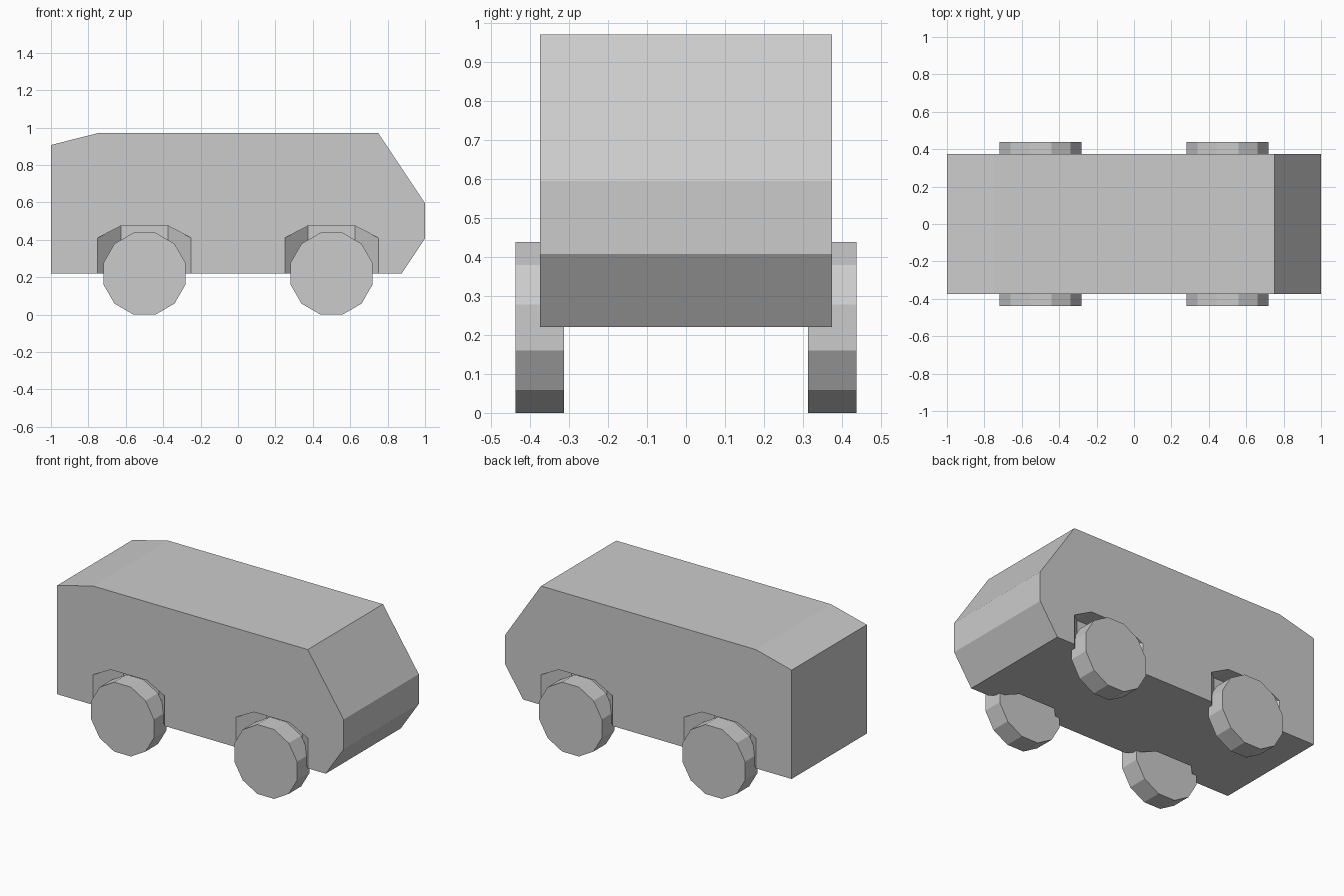
import bpy, bmesh, math
from mathutils import Matrix, Vector

if "Cube" in bpy.data.objects:
    bpy.data.objects.remove(bpy.data.objects["Cube"], do_unlink=True)

GREY = (0.6, 0.6, 0.6, 1.0)
grey = bpy.data.materials.new("plain grey")
grey.use_nodes = True
grey.diffuse_color = GREY
grey.node_tree.nodes["Principled BSDF"].inputs["Base Color"].default_value = GREY

HALF_WIDTH = 0.375
AXLES = (-0.5, 0.5)
WHEEL_Z = 0.219


def make_object(name, bm):
    bmesh.ops.recalc_face_normals(bm, faces=bm.faces)
    mesh = bpy.data.meshes.new(name)
    bm.to_mesh(mesh)
    bm.free()
    mesh.materials.append(grey)
    obj = bpy.data.objects.new(name, mesh)
    bpy.context.collection.objects.link(obj)
    return obj


# Van body: side profile extruded across the width
profile = [(-1, 0.22), (0.875, 0.22), (1, 0.407), (1, 0.595),
           (0.75, 0.97), (-0.75, 0.97), (-1, 0.907)]
bm = bmesh.new()
side = bm.faces.new([bm.verts.new((x, -HALF_WIDTH, z)) for x, z in profile])
extruded = bmesh.ops.extrude_face_region(bm, geom=[side])["geom"]
moved = [v for v in extruded if isinstance(v, bmesh.types.BMVert)]
bmesh.ops.translate(bm, verts=moved, vec=(0, 2 * HALF_WIDTH, 0))
body = make_object("body", bm)


# Wheel arch cutter: chamfered opening that narrows inward at 45 degrees
def arch_cutter(name, axle, sign):
    opening = [(-0.25, 0.1), (-0.25, 0.41), (-0.125, 0.475),
               (0.125, 0.475), (0.25, 0.41), (0.25, 0.1)]
    back = [(-0.125, 0.1), (-0.125, 0.475), (0.125, 0.475), (0.125, 0.1)]
    bm = bmesh.new()
    for outline, y in ((opening, 0.5), (opening, HALF_WIDTH), (back, 0.25)):
        for x, z in outline:
            bm.verts.new((axle + x, sign * y, z))
    bmesh.ops.convex_hull(bm, input=bm.verts)
    bmesh.ops.dissolve_limit(bm, angle_limit=math.radians(1),
                             verts=bm.verts, edges=bm.edges)
    cutter = make_object(name, bm)
    cutter.hide_render = True
    return cutter


# Twelve-sided wheel with flats at top and bottom
def wheel(name, axle, sign):
    bm = bmesh.new()
    spin = Matrix.Rotation(math.pi / 2, 4, "X") @ Matrix.Rotation(math.pi / 12, 4, "Z")
    place = Matrix.Translation(Vector((axle, sign * HALF_WIDTH, WHEEL_Z)))
    radius = WHEEL_Z / math.cos(math.pi / 12)
    bmesh.ops.create_cone(bm, cap_ends=True, segments=12, radius1=radius,
                          radius2=radius, depth=0.125, matrix=place @ spin)
    # Turn so that a flat rests on the ground
    lowest = sorted(v.co.z for v in bm.verts)[:4]
    if lowest[3] - lowest[0] > 0.01:
        turn = Matrix.Rotation(math.pi / 12, 4, "Y")
        bmesh.ops.rotate(bm, verts=bm.verts, cent=place.translation, matrix=turn)
    make_object(name, bm)


cutters = []
for end, axle in zip(("rear", "front"), AXLES):
    for hand, sign in (("right", -1), ("left", 1)):
        cutters.append(arch_cutter(f"{end}_{hand}_arch_cutter", axle, sign))
        wheel(f"{end}_{hand}_wheel", axle, sign)

# Cut the arches and apply, then drop the cutters
for cutter in cutters:
    cut = body.modifiers.new("arch", "BOOLEAN")
    cut.operation = "DIFFERENCE"
    cut.solver = "EXACT"
    cut.object = cutter
bpy.context.view_layer.objects.active = body
for name in [m.name for m in body.modifiers]:
    bpy.ops.object.modifier_apply(modifier=name)
for cutter in cutters:
    bpy.data.objects.remove(cutter, do_unlink=True)
